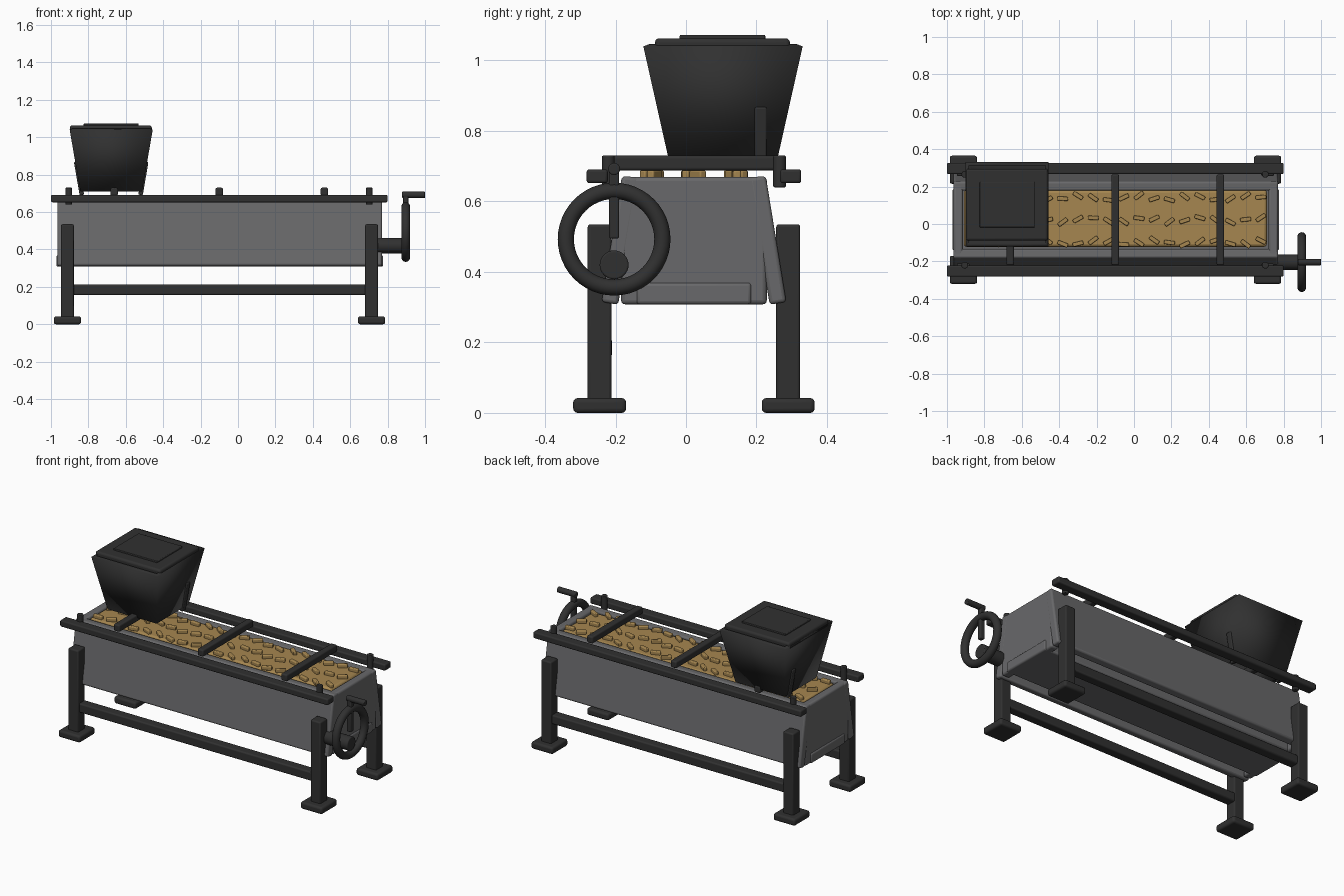
import bpy, bmesh, math
from mathutils import Vector

if "Cube" in bpy.data.objects:
    bpy.data.objects.remove(bpy.data.objects["Cube"])

CY = 0.0225      # centre line of the frame in y
CX = -0.0975     # centre of the trough in x


def material(name, rgb):
    m = bpy.data.materials.new(name)
    m.diffuse_color = (*rgb, 1)
    m.use_nodes = True
    m.node_tree.nodes["Principled BSDF"].inputs["Base Color"].default_value = m.diffuse_color
    return m


DARK = material("dark_metal", (0.03, 0.03, 0.03))
GREY = material("grey_metal", (0.14, 0.14, 0.145))
FEED = material("feed_tan", (0.38, 0.24, 0.08))


def finish(ob, name, mat, bevel=0.0):
    ob.name = name
    ob.data.materials.append(mat)
    if bevel:
        b = ob.modifiers.new("bevel", 'BEVEL')
        b.width, b.segments, b.limit_method = bevel, 3, 'ANGLE'
    bpy.ops.object.shade_smooth_by_angle(angle=math.radians(35))
    return ob


def box(name, x, y, z, mat, bevel=0.008, rot=(0, 0, 0)):
    """Bevelled box from (min, max) ranges, turned about its own centre."""
    c = [(r[0] + r[1]) / 2 for r in (x, y, z)]
    bpy.ops.mesh.primitive_cube_add(size=1, location=c)
    ob = bpy.context.object
    ob.scale = [r[1] - r[0] for r in (x, y, z)]
    bpy.ops.object.transform_apply(location=False, rotation=False, scale=True)
    ob.rotation_euler = rot
    return finish(ob, name, mat, bevel)


def rod(name, a, b, r, mat, bevel=0.004, verts=24):
    """Cylinder between two points."""
    a, b = Vector(a), Vector(b)
    bpy.ops.mesh.primitive_cylinder_add(vertices=verts, radius=r, depth=(b - a).length,
                                        location=(a + b) / 2)
    ob = bpy.context.object
    ob.rotation_euler = (b - a).to_track_quat('Z', 'Y').to_euler()
    return finish(ob, name, mat, bevel)


def prism(name, profile, x, mat, bevel=0.01):
    """Extrude a y-z profile along x."""
    bm = bmesh.new()
    f = bm.faces.new([bm.verts.new((x[0], p[0], p[1])) for p in profile])
    ext = bmesh.ops.extrude_face_region(bm, geom=[f])['geom']
    bmesh.ops.translate(bm, vec=(x[1] - x[0], 0, 0),
                        verts=[v for v in ext if isinstance(v, bmesh.types.BMVert)])
    bmesh.ops.recalc_face_normals(bm, faces=bm.faces)
    return link(name, bm, mat, bevel)


def link(name, bm, mat, bevel):
    me = bpy.data.meshes.new(name)
    bm.to_mesh(me)
    bm.free()
    ob = bpy.data.objects.new(name, me)
    bpy.context.collection.objects.link(ob)
    bpy.ops.object.select_all(action='DESELECT')
    ob.select_set(True)
    bpy.context.view_layer.objects.active = ob
    return finish(ob, name, mat, bevel)


def span(c, half):
    return (c - half, c + half)


# Frame: legs, feet, stretchers, top rails, bolts and leaning trough walls
for s, side in ((-1, "front"), (1, "back")):
    ly = CY + s * 0.2675
    for x, end in ((-0.912, "left"), (0.714, "right")):
        box(f"{side}_{end}_leg", span(x, 0.034), span(ly, 0.034), (0.02, 0.535), DARK)
        box(f"{side}_{end}_foot", span(x, 0.073), span(ly, 0.075), (0, 0.042), DARK, 0.012)
        bx = -0.905 if x < 0 else 0.702
        rod(f"{side}_{end}_bolt", (bx, CY + s * 0.243, 0.64), (bx, CY + s * 0.243, 0.73),
            0.018, DARK)
    box(f"{side}_stretcher", (-0.885, 0.69), span(CY + s * 0.262, 0.029), (0.157, 0.212), DARK)
    box(f"{side}_rail", (-1.0, 0.8), span(CY + s * 0.2745, 0.03), (0.652, 0.691), DARK)
    wall = [(0.155, 0.668), (0.204, 0.672), (0.262, 0.315), (0.215, 0.307)]
    prism(f"{side}_trough_wall", [(CY + s * y, z) for y, z in wall], span(CX, 0.868), GREY)

# Trough ends and floor
box("left_trough_end", (-0.965, -0.915), span(CY, 0.207), (0.308, 0.67), GREY, 0.012)
box("right_trough_end", (0.72, 0.77), span(CY, 0.207), (0.308, 0.67), GREY, 0.012)
box("trough_floor", span(CX, 0.874), span(CY, 0.163), (0.308, 0.37), GREY, 0.01)

# Feed bed and pellets
box("feed_bed", (-0.91, 0.71), span(0.03, 0.152), (0.6, 0.668), FEED, 0.015)
for row, y in enumerate((-0.098, 0.022, 0.14)):
    for i in range(20):
        a = math.radians(38) * math.sin(i * 0.95 + row * 1.9)
        x = -0.87 + i * 0.0815
        py = y + 0.012 * math.sin(i * 1.7 + row)
        box("feed_pellet", span(x, 0.029), span(py, 0.011), (0.664, 0.688),
            FEED, 0.005, (0, 0, a))

# Cross bars over the trough
for x in (-0.662, -0.1, 0.462):
    box("cross_bar", span(x, 0.02), (-0.22, 0.265), (0.688, 0.73), DARK)

# Hopper: tapered shell, support struts, lid and raised lid panel
HX, HY = -0.678, 0.105
bm = bmesh.new()
rings = []
for hx, hy, z in ((0.165, 0.152, 0.71), (0.222, 0.226, 1.04)):
    rings.append([bm.verts.new((HX + sx * hx, HY + sy * hy, z))
                  for sx, sy in ((-1, -1), (1, -1), (1, 1), (-1, 1))])
for i in range(4):
    j = (i + 1) % 4
    bm.faces.new((rings[0][i], rings[0][j], rings[1][j], rings[1][i]))
hopper = link("hopper_body", bm, DARK, 0)
sol = hopper.modifiers.new("thickness", 'SOLIDIFY')
sol.thickness, sol.offset = 0.025, -1
for s in (-1, 1):
    box("hopper_strut", span(HX + s * 0.172, 0.012), span(0.212, 0.017), (0.69, 0.87),
        DARK, 0.005, (0, s * 0.17, 0))
box("hopper_lid", span(HX - 0.002, 0.219), (-0.088, 0.295), (1.02, 1.063), DARK, 0.012)
box("hopper_lid_panel", span(HX, 0.147), (-0.018, 0.225), (1.05, 1.073), DARK, 0.004)

# Handwheel, shaft and crank
WY = -0.204
bpy.ops.mesh.primitive_torus_add(major_radius=0.137, minor_radius=0.023, major_segments=48,
                                 minor_segments=14, location=(0.897, WY, 0.493),
                                 rotation=(0, math.pi / 2, 0))
finish(bpy.context.object, "handwheel_rim", DARK)
rod("handwheel_shaft", (0.74, WY, 0.42), (0.905, WY, 0.42), 0.041, DARK, 0.005, 32)
box("crank_arm", span(0.897, 0.014), span(WY, 0.014), (0.495, 0.705), DARK, 0.005)
rod("crank_handle", (0.877, WY, 0.692), (1.0, WY, 0.692), 0.017, DARK)
